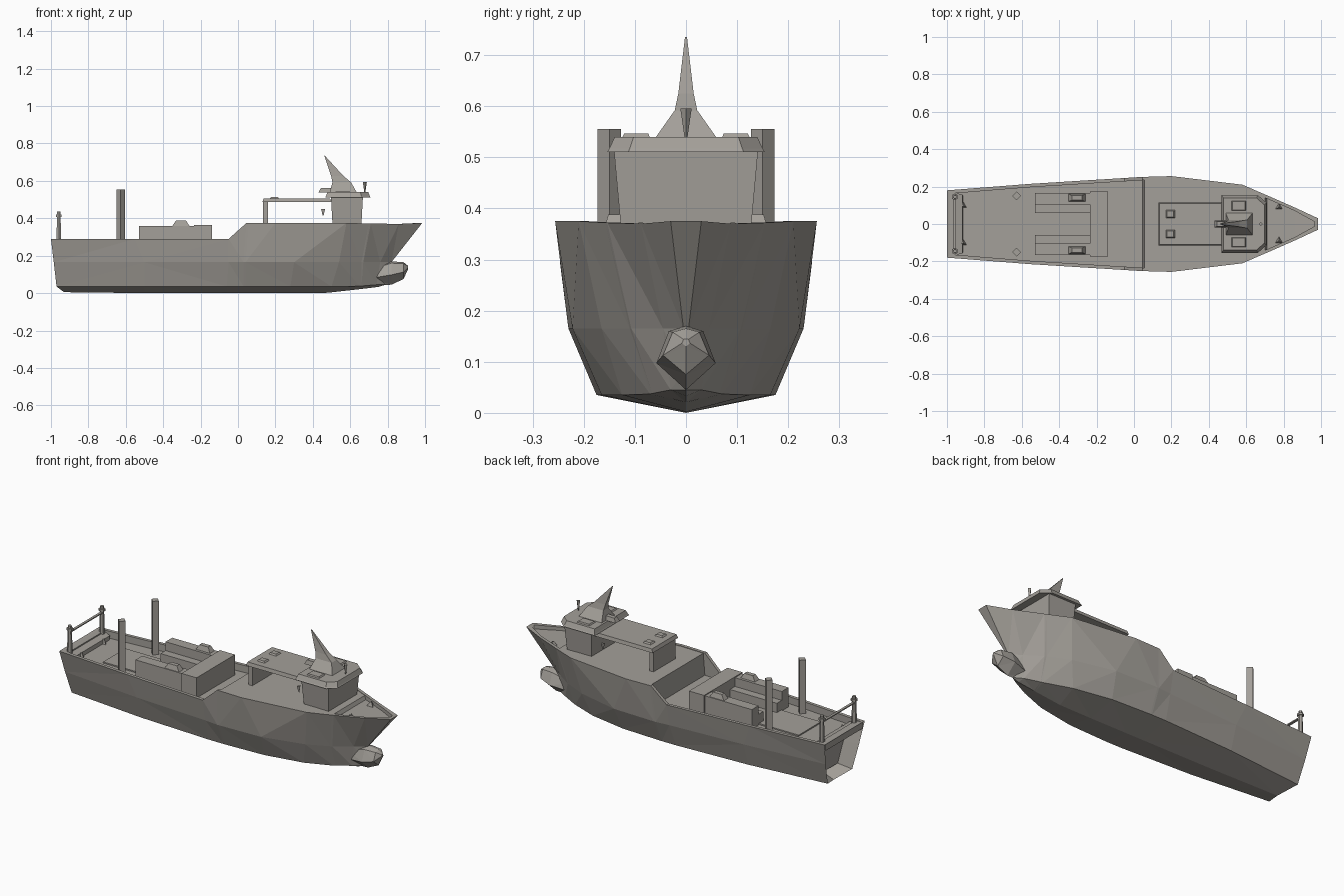
import bpy, bmesh
from math import pi
from mathutils import Vector

cube = bpy.data.objects.get("Cube")
if cube:
    bpy.data.objects.remove(cube, do_unlink=True)

grey = bpy.data.materials.new("warm_grey")
grey.use_nodes = True
COLOUR = (0.37, 0.35, 0.32, 1)
grey.diffuse_color = COLOUR
grey.node_tree.nodes["Principled BSDF"].inputs["Base Color"].default_value = COLOUR


def finish(name, bm):
    bmesh.ops.recalc_face_normals(bm, faces=bm.faces)
    me = bpy.data.meshes.new(name)
    bm.to_mesh(me)
    bm.free()
    me.materials.append(grey)
    ob = bpy.data.objects.new(name, me)
    bpy.context.collection.objects.link(ob)
    return ob


def block(name, x, y, z, taper=1.0):
    """Box between ranges; the top is scaled by taper about its centre."""
    bm = bmesh.new()
    bmesh.ops.create_cube(bm, size=1)
    for v in bm.verts:
        k = taper if v.co.z > 0 else 1.0
        v.co = Vector([(a + b) / 2 + c * s * (b - a) for (a, b), c, s in
                       zip((x, y, z), v.co, (k, k, 1))])
    return finish(name, bm)


def cone(name, x, y, z, r1, r2, sides):
    bm = bmesh.new()
    bmesh.ops.create_cone(bm, cap_ends=True, segments=sides, radius1=r1,
                          radius2=r2, depth=z[1] - z[0])
    bmesh.ops.translate(bm, verts=bm.verts, vec=(x, y, (z[0] + z[1]) / 2))
    return finish(name, bm)


def loft(name, rings, cap_first=True, cap_last=True):
    bm = bmesh.new()
    vs = [[bm.verts.new(p) for p in r] for r in rings]
    n = len(vs[0])
    for a, b in zip(vs, vs[1:]):
        for i in range(n):
            j = (i + 1) % n
            bm.faces.new((a[i], a[j], b[j], b[i]))
    if cap_first:
        bm.faces.new(vs[0])
    if cap_last:
        bm.faces.new(vs[-1])
    bmesh.ops.triangulate(bm, faces=[f for f in bm.faces if len(f.verts) == 4])
    return finish(name, bm)


# Hull stations: keel (x, z), bilge (x, y, z), knuckle (x, y), sheer (x, y, z), deck height
stations = [
    ((-.93, .005), (-.97, .11, .035), (-.985, .15), (-1, .18, .29), .25),
    ((-.5, 0), (-.5, .155, .035), (-.5, .195), (-.55, .215, .29), .25),
    ((-.06, 0), (-.06, .175, .035), (-.05, .222), (-.05, .246, .29), .25),
    ((.04, 0), (.03, .175, .035), (.03, .23), (.045, .252, .375), .25),
    ((.05, 0), (.04, .175, .035), (.04, .23), (.055, .252, .375), .372),
    ((.28, 0), (.28, .165, .035), (.3, .222), (.2, .256, .375), .372),
    ((.48, .002), (.5, .125, .035), (.54, .165), (.58, .21, .375), .372),
    ((.64, .02), (.65, .07, .037), (.66, .11), (.7, .158, .372), .37),
    ((.65, .021), (.66, .066, .038), (.67, .107), (.71, .154, .372), .35),
    ((.75, .033), (.74, .03, .045), (.76, .045), (.86, .088, .37), .35),
    ((.79, .045), (.8, .004, .08), (.82, .005), (.985, .03, .375), .352),
]
rings = []
for (kx, kz), (bx, by, bz), (mx, my), (sx, sy, sz), dz in stations:
    ix = min(max(sx, -.985), .965)
    iy = max(sy - .018, .012)
    half = [(bx, by, bz), (mx, my, .165), (sx, sy, sz), (ix, iy, sz), (ix, iy, dz)]
    rings.append([(kx, 0, kz)] + half + [(x, -y, z) for x, y, z in reversed(half)])
hull = loft("hull", rings, False, False)

# Transom with a recessed panel, and the closed bow
bm = bmesh.new()
bm.from_mesh(hull.data)
bm.verts.ensure_lookup_table()
n = len(rings[0])
outline = [i for i in range(n) if i not in (4, 5, 6, 7)]
transom = bm.faces.new([bm.verts[i] for i in outline])
last = n * (len(rings) - 1)
bm.faces.new([bm.verts[last + i] for i in outline])
bm.faces.new([bm.verts[last + i] for i in (3, 4, 5, 6, 7, 8)])
bmesh.ops.recalc_face_normals(bm, faces=bm.faces)
bmesh.ops.inset_individual(bm, faces=[transom], thickness=.03, depth=0)
bmesh.ops.translate(bm, verts=transom.verts, vec=(.08, 0, 0))
bm.to_mesh(hull.data)
bm.free()
block("stern_bulwark", (-.995, -.955), (-.165, .165), (.25, .287))

# Faceted bulb at the forefoot
bulb = []
for x, w, low, high in ((.7, .03, .04, .13), (.82, .058, .045, .17),
                        (.885, .045, .075, .165), (.91, .008, .13, .145)):
    mid = low + (high - low) * .42
    top = low + (high - low) * .92
    bulb.append([(x, 0, low), (x, w, mid), (x, w * .58, top), (x, 0, high),
                 (x, -w * .58, top), (x, -w, mid)])
loft("bow_bulb", bulb)

# Cargo hatch: low floor frame, cross block and two stepped side arms
block("hold_cover", (-.78, -.235), (-.1, .1), (.245, .257))
block("hold_cross_block", (-.235, -.14), (-.173, .173), (.25, .365))
for s, side in ((1, "left"), (-1, "right")):
    def span(a, b):
        return tuple(sorted((s * a, s * b)))
    block(side + "_hold_arm", (-.53, -.235), span(.105, .165), (.25, .36))
    block(side + "_hold_step", (-.53, -.235), span(.06, .105), (.25, .31))
    block(side + "_hold_hatch", (-.35, -.26), span(.12, .16), (.36, .388), .6)
    # Tall cargo posts and stern gantry posts
    cone(side + "_cargo_post", -.627, s * .15, (.25, .555), .023, .023, 4)
    cone(side + "_stern_post", -.958, s * .145, (.25, .435), .016, .01, 6)
    cone(side + "_stern_post_cap", -.958, s * .145, (.408, .42), .018, .018, 6)
    # Small deck fittings
    cone(side + "_stern_bollard", -.915, s * .1, (.25, .275), .022, .006, 3)
    cone(side + "_bow_bollard", .775, s * .09, (.35, .372), .022, .006, 3)
    block(side + "_roof_vent", (.52, .6), span(.07, .125), (.538, .547), .85)
    block(side + "_canopy_vent", (.17, .22), span(.03, .075), (.504, .514), .7)
    cone(side + "_canopy_strut", .455, s * .1, (.415, .45), .003, .012, 3)
block("stern_gantry_bar", (-.965, -.951), (-.145, .145), (.395, .401))

# Canopy behind the wheelhouse
block("canopy_roof", (.13, .5), (-.115, .115), (.486, .506), .96)
block("canopy_aft_wall", (.135, .16), (-.1, .1), (.37, .487))

# Wheelhouse, flaring upward, with an overhanging faceted roof
block("wheelhouse", (.505, .66), (-.128, .128), (.37, .512), 1.1)


def roof_ring(grow, z):
    pts = [(.47, .15), (.66, .15), (.705, .11)]
    cx = .585
    half = [(cx + (x - cx) * grow, y * grow, z) for x, y in pts]
    return half + [(x, -y, z) for x, y, z in reversed(half)]


loft("wheelhouse_roof", [roof_ring(1.03, .51), roof_ring(1, .517), roof_ring(.93, .54)])


# Raked mast sweeping aft to a point
def mast_ring(x0, x1, w, z):
    return [(x0, -w, z), (x1, -w, z), (x1, w, z), (x0, w, z)]


loft("raked_mast", [mast_ring(.49, .635, .06, .538), mast_ring(.505, .605, .022, .592),
                    mast_ring(.498, .565, .015, .625), mast_ring(.461, .464, .002, .735)])
block("mast_aft_arm", (.43, .52), (-.018, .018), (.538, .562), .7)
cone("forward_light", .678, 0, (.54, .595), .003, .011, 4)
